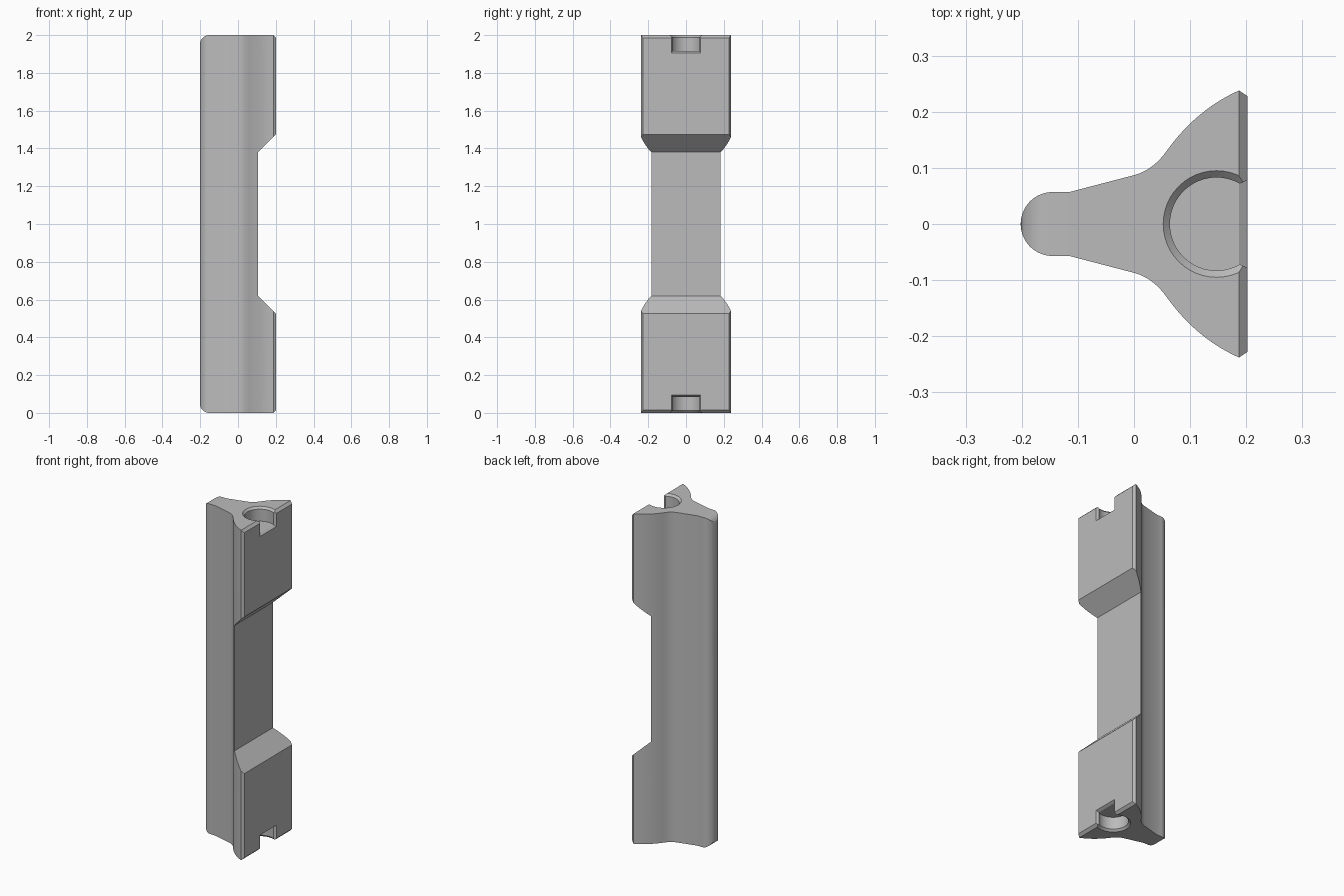
import bpy, bmesh, math
from mathutils import Vector

if "Cube" in bpy.data.objects:
    bpy.data.objects.remove(bpy.data.objects["Cube"])

grey = bpy.data.materials.new("light_grey")
grey.use_nodes = True
grey.diffuse_color = (0.5, 0.5, 0.5, 1)
grey.node_tree.nodes["Principled BSDF"].inputs["Base Color"].default_value = (0.5, 0.5, 0.5, 1)


def arc(cx, cy, r, start, end, n):
    angles = [math.radians(start + (end - start) * i / n) for i in range(n + 1)]
    return [(cx + r * math.cos(a), cy + r * math.sin(a)) for a in angles]


def bend(a, b, c, n=10):
    """Curve from a to c, pulled towards b."""
    a, b, c = Vector(a), Vector(b), Vector(c)
    return [tuple(a * (1 - t) ** 2 + b * 2 * t * (1 - t) + c * t * t)
            for t in [i / n for i in range(n + 1)]]


def loft(name, sections):
    """Solid through matching rings of 3D points, capped at both ends."""
    bm = bmesh.new()
    rings = [[bm.verts.new(p) for p in ring] for ring in sections]
    n = len(rings[0])
    for low, high in zip(rings, rings[1:]):
        for i in range(n):
            j = (i + 1) % n
            bm.faces.new((low[i], low[j], high[j], high[i]))
    bm.faces.new(rings[0])
    bm.faces.new(rings[-1])
    bmesh.ops.recalc_face_normals(bm, faces=bm.faces)
    mesh = bpy.data.meshes.new(name)
    bm.to_mesh(mesh)
    bm.free()
    mesh.materials.append(grey)
    obj = bpy.data.objects.new(name, mesh)
    bpy.context.collection.objects.link(obj)
    return obj


def combine(target, tool, operation):
    mod = target.modifiers.new(operation, "BOOLEAN")
    mod.operation, mod.solver, mod.object = operation, "EXACT", tool
    bpy.context.view_layer.objects.active = target
    bpy.ops.object.modifier_apply(modifier=mod.name)
    bpy.data.objects.remove(tool)


# Flared plan profile, one side and then its mirror
half = arc(-0.145, 0, 0.057, 180, 90, 14) + [(-0.115, 0.057)]
half += bend((0, 0.087), (0.0335, 0.0957), (0.058, 0.13))
half += bend((0.058, 0.13), (0.1106, 0.2036), (0.187, 0.238))[1:]
half += [(0.202, 0.228)]
plan = half + [(x, -y) for x, y in reversed(half[1:])]
body = loft("rail_body", [[(x, y, z) for x, y in plan] for z in (0, 2)])

# Side outline: rounded nose ends, chamfered face ends and central recess
top = arc(-0.152, 1.95, 0.05, 180, 90, 10)
top += [(0.187, 2), (0.202, 1.985), (0.202, 1.475), (0.105, 1.38)]
side = top + [(x, 2 - z) for x, z in reversed(top)]
combine(body, loft("side_outline", [[(x, y, z) for x, z in side] for y in (-0.4, 0.4)]),
        "INTERSECT")

# Chamfered sockets, open to the face, at both ends
for end in (0, 1):
    def level(depth):
        return 2 - depth if end else depth
    rings = [(0.083, 0.085), (0.083, 0.012), (0.098, -0.003)]
    combine(body, loft("socket", [[(x, y, level(d)) for x, y in arc(0.147, 0, r, 0, 352.5, 47)]
                                  for r, d in rings]), "DIFFERENCE")
    mouth = [(0.18, 0.068, 0.08), (0.204, 0.079, 0.096)]
    combine(body, loft("socket_mouth", [[(x, -w, level(d)), (x, w, level(d)),
                                         (x, w, level(-0.02)), (x, -w, level(-0.02))]
                                        for x, w, d in mouth]), "DIFFERENCE")

# Small chamfer down the recess edges
bm = bmesh.new()
bm.from_mesh(body.data)
edges = [e for e in bm.edges if all(abs(v.co.x - 0.105) < 0.001 and abs(v.co.y) > 0.1
                                    for v in e.verts) and e.calc_length() > 0.5
         and abs(e.verts[0].co.y - e.verts[1].co.y) < 0.01]
bmesh.ops.bevel(bm, geom=edges, offset=0.007, segments=1, affect="EDGES")
bm.to_mesh(body.data)
bm.free()

bpy.ops.object.select_all(action="DESELECT")
body.select_set(True)
bpy.context.view_layer.objects.active = body
bpy.ops.object.shade_smooth_by_angle(angle=math.radians(25))
